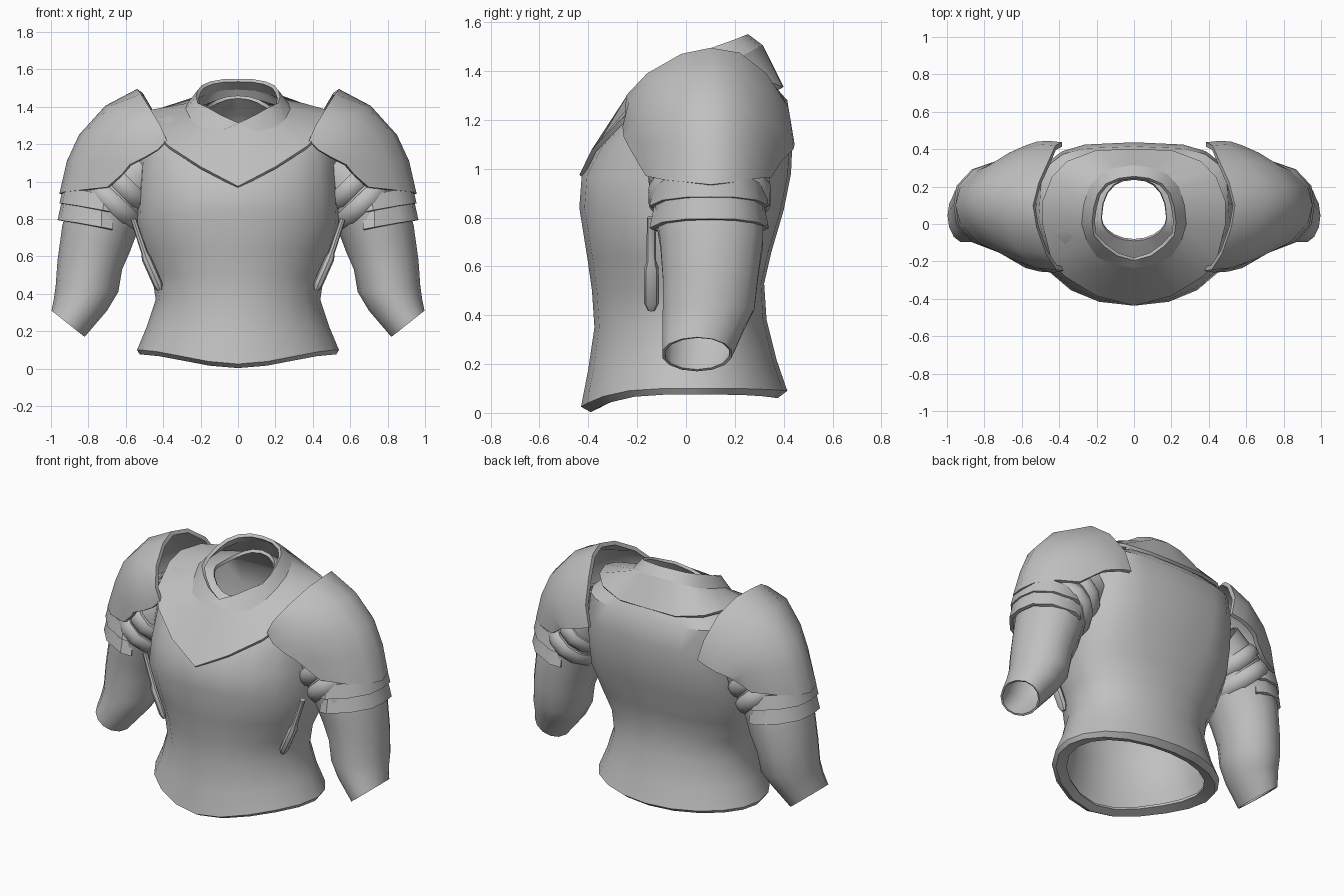
import bpy, bmesh, math
from mathutils import Vector

steel = bpy.data.materials.new("steel_grey")
steel.diffuse_color = (0.53, 0.53, 0.53, 1)


def loft(name, rows, closed=True, loop=False, caps=False, thick=0.0, mirror=True):
    """Skin a list of point rows, then mirror, thicken and smooth the part."""
    bm = bmesh.new()
    vs = [[bm.verts.new(p) for p in r] for r in rows]
    n = len(rows[0])
    for i in range(len(rows) if loop else len(rows) - 1):
        a, b = vs[i], vs[(i + 1) % len(rows)]
        for j in range(n if closed else n - 1):
            k = (j + 1) % n
            bm.faces.new((a[j], a[k], b[k], b[j]))
    if caps:
        bm.faces.new(vs[0])
        bm.faces.new(vs[-1])
    bmesh.ops.recalc_face_normals(bm, faces=bm.faces)
    bm.normal_update()
    mid = sum((v.co for v in bm.verts), Vector()) / len(bm.verts)
    if sum(f.normal.dot(f.calc_center_median() - mid) * f.calc_area() for f in bm.faces) < 0:
        bmesh.ops.reverse_faces(bm, faces=bm.faces)
    me = bpy.data.meshes.new(name)
    bm.to_mesh(me)
    bm.free()
    me.materials.append(steel)
    ob = bpy.data.objects.new(name, me)
    bpy.context.collection.objects.link(ob)
    if thick:
        s = ob.modifiers.new("thickness", 'SOLIDIFY')
        s.thickness, s.offset = thick, -1
    if mirror:
        m = ob.modifiers.new("mirror", 'MIRROR')
        m.use_mirror_merge = False
    bpy.ops.object.select_all(action='DESELECT')
    ob.select_set(True)
    bpy.context.view_layer.objects.active = ob
    bpy.ops.object.convert(target='MESH')
    bpy.ops.object.shade_smooth_by_angle(angle=math.radians(38))
    return ob


def both_sides(half):
    """Close a half outline, given from front centre to back centre."""
    return half + [(-x, y, z) for x, y, z in half[-2:0:-1]]


# Torso rings: half width, front y, back y, front z, side z, back z,
# front and back roundness, sharpness of the front dip
def body_ring(hx, yf, yb, zf, zs, zb, ef, eb, dip=2, n=20):
    pts, yc = [], 0.03
    for i in range(n):
        a = 2 * math.pi * i / n
        c, s = math.cos(a), math.sin(a)
        e = eb if s > 0 else ef
        px = math.copysign(abs(c) ** e, c) * hx
        reach = yb - yc if s > 0 else yc - yf
        py = yc + math.copysign(abs(s) ** e, s) * reach
        pts.append((px, py, zs + ((zb if s > 0 else zf) - zs) * abs(s) ** dip))
    return pts


body = [
    (0.45, -0.345, 0.325, 0.025, 0.09, 0.08, 1.05, 1.0, 4),
    (0.525, -0.39, 0.375, 0.003, 0.075, 0.06, 1.05, 1.0, 4),
    (0.54, -0.43, 0.415, 0.025, 0.10, 0.09, 1.05, 1.0, 4),
    (0.49, -0.40, 0.37, 0.18, 0.22, 0.22, 1.05, 1.0),
    (0.44, -0.375, 0.33, 0.35, 0.37, 0.38, 1.0, 0.95),
    (0.46, -0.385, 0.32, 0.50, 0.50, 0.53, 1.0, 0.9),
    (0.52, -0.405, 0.35, 0.64, 0.64, 0.66, 1.0, 0.85),
    (0.55, -0.437, 0.40, 0.84, 0.80, 0.83, 0.92, 0.72),
    (0.54, -0.427, 0.43, 0.97, 0.97, 0.98, 0.95, 0.65),
    (0.53, -0.365, 0.437, 1.08, 1.14, 1.13, 0.97, 0.6),
    (0.51, -0.27, 0.415, 1.19, 1.29, 1.28, 0.95, 0.55),
    (0.45, -0.20, 0.34, 1.24, 1.35, 1.365, 0.95, 0.7),
    (0.175, -0.09, 0.25, 1.30, 1.40, 1.46, 1.0, 0.9),
]
loft("torso_armor", [body_ring(*r) for r in body], thick=0.02, mirror=False)

# Pointed neck plate lying over the chest and shoulders
plate_edge = both_sides([
    (0, -0.437, 0.975), (0.20, -0.385, 1.08), (0.37, -0.28, 1.19), (0.44, -0.20, 1.26),
    (0.49, 0, 1.35), (0.49, 0.12, 1.38), (0.44, 0.25, 1.385), (0.36, 0.335, 1.36),
    (0.20, 0.395, 1.335), (0, 0.40, 1.335)])
collar_base = both_sides([
    (0, -0.235, 1.31), (0.10, -0.22, 1.27), (0.20, -0.175, 1.29), (0.25, -0.10, 1.33),
    (0.28, 0, 1.39), (0.27, 0.10, 1.42), (0.24, 0.20, 1.45), (0.18, 0.265, 1.48),
    (0.10, 0.30, 1.50), (0, 0.315, 1.505)])
loft("neck_plate", [plate_edge, collar_base], thick=0.02, mirror=False)

# Standing collar, high at the back and notched at the front
collar_top = both_sides([
    (0, -0.195, 1.315), (0.09, -0.17, 1.355), (0.16, -0.12, 1.395), (0.215, -0.06, 1.42),
    (0.225, 0.01, 1.455), (0.215, 0.09, 1.49), (0.195, 0.16, 1.515), (0.15, 0.215, 1.535),
    (0.08, 0.245, 1.548), (0, 0.255, 1.55)])
loft("collar", [collar_base, collar_top], thick=0.02, mirror=False)


# Sleeves: rings tilted between an inner and an outer (x, z) point
def arm_ring(inner, outer, y0, y1, grow=0.0, shift=0.0, n=14):
    a, b = Vector((inner[0], 0, inner[1])), Vector((outer[0], 0, outer[1]))
    d = (b - a).normalized()
    axis = Vector((d.z, 0, -d.x))
    mid = (a + b) / 2 + Vector((0, (y0 + y1) / 2, 0)) + axis * shift
    ra, ry = (b - a).length / 2 + grow, (y1 - y0) / 2 + grow
    return [mid + d * ra * math.cos(t) + Vector((0, ry * math.sin(t), 0))
            for t in (2 * math.pi * i / n for i in range(n))]


sleeve = [
    ((0.41, 0.94), (0.60, 1.22), -0.09, 0.31),
    ((0.48, 0.84), (0.76, 1.10), -0.13, 0.32),
    ((0.55, 0.70), (0.90, 0.93), -0.13, 0.32),
    ((0.58, 0.62), (0.94, 0.76), -0.11, 0.32),
    ((0.62, 0.53), (0.965, 0.58), -0.10, 0.30),
    ((0.64, 0.41), (0.975, 0.44), -0.10, 0.285),
    ((0.70, 0.31), (0.985, 0.37), -0.10, 0.24),
    ((0.82, 0.17), (0.997, 0.31), -0.10, 0.19),
]
loft("sleeve", [arm_ring(*r) for r in sleeve], thick=0.012)

# Padded straps around the upper arm
for name, ring in (("upper_arm_strap", ((0.49, 0.86), (0.72, 1.09), -0.13, 0.32)),
                   ("lower_arm_strap", ((0.54, 0.77), (0.80, 1.01), -0.13, 0.325))):
    loft(name, [arm_ring(*ring, grow=0.03 * math.cos(t), shift=0.05 * math.sin(t))
                for t in (math.pi * k / 5 for k in range(10))], loop=True)

# Shoulder guard: rows run from the neck edge to the lower edge, front to back
shoulder = [
    [(0.38, -0.25, 1.22), (0.415, -0.245, 1.30), (0.47, -0.16, 1.39), (0.52, -0.02, 1.47),
     (0.54, 0.10, 1.495), (0.51, 0.22, 1.475), (0.46, 0.33, 1.39), (0.42, 0.42, 1.25),
     (0.385, 0.437, 1.12)],
    [(0.43, -0.26, 1.17), (0.52, -0.235, 1.27), (0.62, -0.135, 1.36), (0.68, 0, 1.405),
     (0.71, 0.11, 1.405), (0.68, 0.22, 1.385), (0.60, 0.335, 1.32), (0.50, 0.425, 1.22),
     (0.46, 0.445, 1.10)],
    [(0.50, -0.255, 1.13), (0.62, -0.20, 1.19), (0.74, -0.105, 1.24), (0.82, 0.01, 1.26),
     (0.85, 0.11, 1.25), (0.82, 0.21, 1.25), (0.73, 0.315, 1.21), (0.60, 0.40, 1.15),
     (0.52, 0.44, 1.08)],
    [(0.58, -0.235, 1.09), (0.67, -0.18, 1.10), (0.80, -0.095, 1.11), (0.88, 0.01, 1.12),
     (0.915, 0.11, 1.11), (0.885, 0.205, 1.11), (0.79, 0.305, 1.10), (0.67, 0.38, 1.08),
     (0.58, 0.42, 1.06)],
    [(0.62, -0.20, 1.04), (0.70, -0.165, 0.97), (0.84, -0.095, 0.955), (0.93, 0.005, 0.945),
     (0.955, 0.10, 0.935), (0.93, 0.195, 0.945), (0.83, 0.29, 0.96), (0.71, 0.35, 0.965),
     (0.62, 0.39, 1.03)],
]
loft("shoulder_guard", shoulder, closed=False, thick=0.025)

# Two overlapping arm bands under each shoulder guard
band = [(0.66, -0.12), (0.72, -0.14), (0.85, -0.09), (0.93, 0.0), (0.945, 0.10),
        (0.93, 0.20), (0.85, 0.285), (0.72, 0.33), (0.66, 0.31)]
for name, top, bottom, out in (("upper_arm_band", 0.97, 0.885, 0.0),
                               ("lower_arm_band", 0.885, 0.795, 0.01)):
    def edge(z, scale):
        return [(0.7 + (x - 0.7) * scale + out, 0.1 + (y - 0.1) * scale,
                 z - 0.22 * max(0, 0.95 - x) ** 1.2) for x, y in band]
    loft(name, [edge(top, 0.96), edge(bottom, 1.04)], closed=False, thick=0.022)

# Hanging strap end at each side of the chest: x, z, radius
tail = [(0.56, 0.80, 0.018), (0.50, 0.62, 0.02), (0.49, 0.59, 0.03),
        (0.428, 0.45, 0.03), (0.418, 0.42, 0.015)]
loft("hanging_strap", [[(x + r * math.cos(t) * 0.8, -0.142 + r * math.sin(t), z - r * math.cos(t) * 0.3)
                        for t in (math.pi * k / 4 for k in range(8))]
                       for x, z, r in tail], caps=True)
